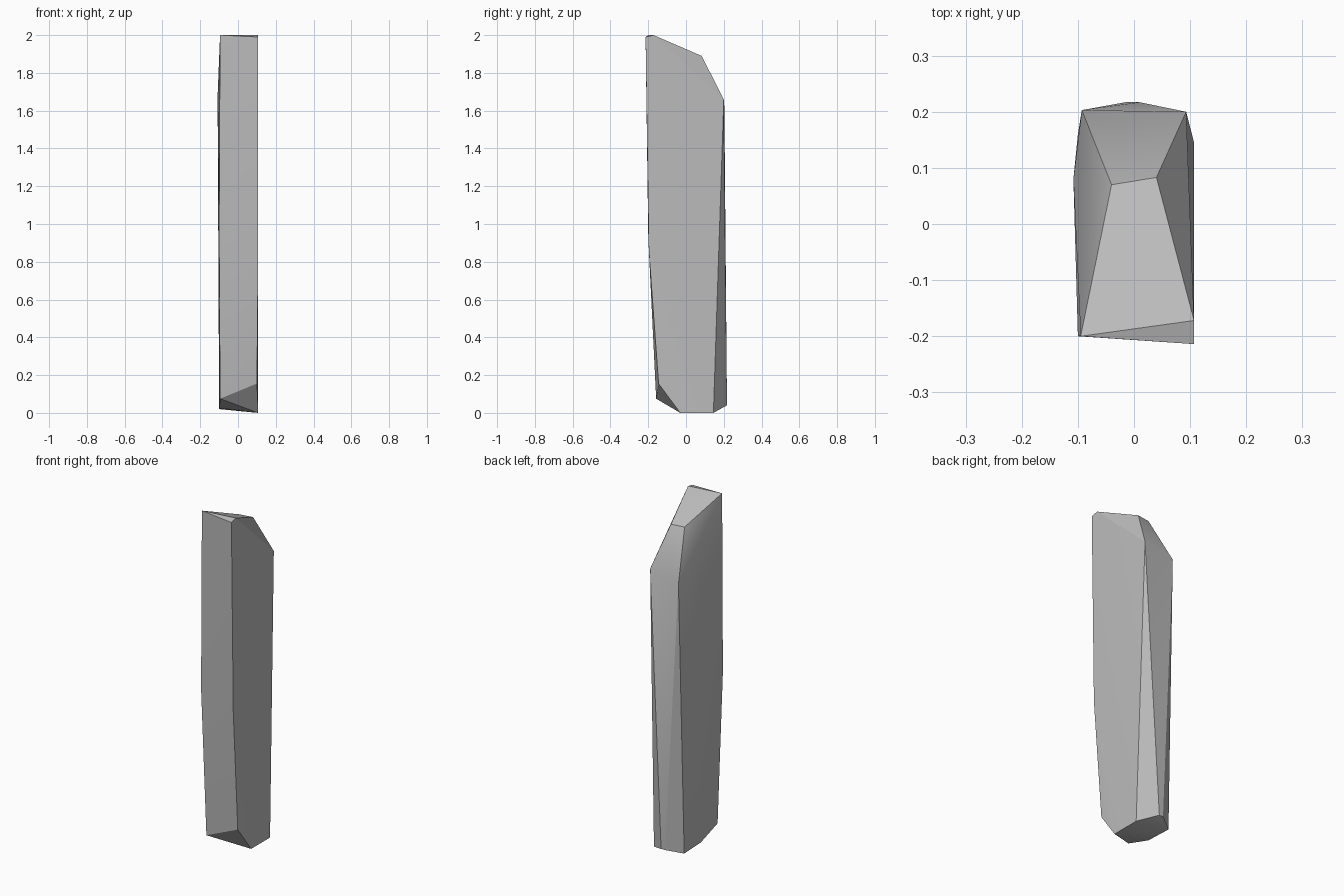
import bpy
import bmesh

# Remove the default object
default_cube = bpy.data.objects.get("Cube")
if default_cube is not None:
    bpy.data.objects.remove(default_cube, do_unlink=True)


def make_material(name, colour):
    material = bpy.data.materials.new(name)
    material.use_nodes = True
    material.diffuse_color = colour
    material.node_tree.nodes["Principled BSDF"].inputs["Base Color"].default_value = colour
    return material


def hull_object(name, corner_groups, material):
    """Wrap a convex faceted solid around the named groups of corners."""
    bm = bmesh.new()
    for group in corner_groups.values():
        for corner in group:
            bm.verts.new(corner)
    result = bmesh.ops.convex_hull(bm, input=bm.verts[:])
    unused = [item for item in result["geom_interior"] + result["geom_unused"]
              if isinstance(item, bmesh.types.BMVert) and item.is_valid]
    bmesh.ops.delete(bm, geom=list(set(unused)), context="VERTS")
    bmesh.ops.recalc_face_normals(bm, faces=bm.faces[:])
    mesh = bpy.data.meshes.new(name)
    bm.to_mesh(mesh)
    bm.free()
    mesh.materials.append(material)
    stone = bpy.data.objects.new(name, mesh)
    bpy.context.collection.objects.link(stone)
    return stone


# Corners of the standing stone, from the peak down to the foot
corner_groups = {
    "front_peak": [(-.095, -.2, 2), (.107, -.172, 2), (.107, -.214, 1.99)],
    "sloping_ridge": [(-.04, .07, 1.89), (.04, .083, 1.89)],
    "back_shoulder": [(-.093, .203, 1.62), (.093, .2, 1.66)],
    "side_bulge": [(-.108, .08, 1.68)],
    "front_bend": [(-.1, -.2, .95), (.107, -.197, .87)],
    "front_foot": [(-.095, -.158, .075), (.1, -.145, .155)],
    "underside": [(.107, -.03, 0), (-.098, 0, .025), (.107, .145, 0)],
    "back_foot": [(-.1, .16, .02), (-.015, .217, .04), (.01, .217, .04)],
}

grey_stone = make_material("grey stone", (.5, .5, .5, 1))
stone = hull_object("standing_stone", corner_groups, grey_stone)

# Soft shading across shallow bends, crisp edges between facets
bpy.ops.object.select_all(action="DESELECT")
stone.select_set(True)
bpy.context.view_layer.objects.active = stone
bpy.ops.object.shade_smooth_by_angle(angle=.52)
